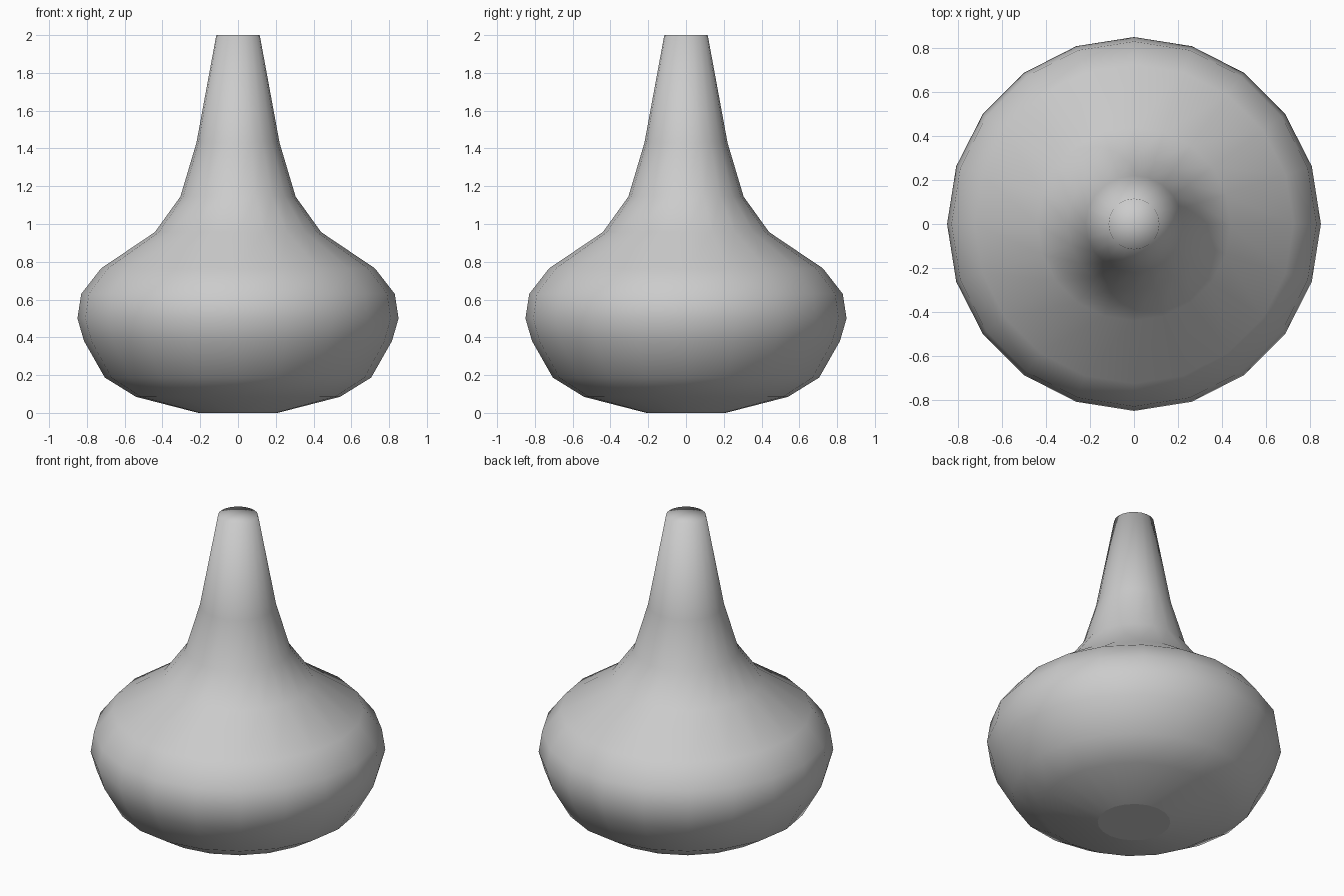
import bpy, bmesh, math

if "Cube" in bpy.data.objects:
    bpy.data.objects.remove(bpy.data.objects["Cube"])

SIDES = 20
# Vase outline from base to mouth: (radius, height)
PROFILE = [(0.21, 0), (0.54, 0.085), (0.705, 0.187), (0.815, 0.38), (0.85, 0.5),
           (0.83, 0.63), (0.725, 0.765), (0.44, 0.957), (0.305, 1.145),
           (0.22, 1.43), (0.115, 2.0)]

bm = bmesh.new()

# Rings of the lathed body
rings = [[bm.verts.new((r * math.cos(math.tau * i / SIDES),
                        r * math.sin(math.tau * i / SIDES), z))
          for i in range(SIDES)] for r, z in PROFILE]

# Side walls
for low, high in zip(rings, rings[1:]):
    for i in range(SIDES):
        j = (i + 1) % SIDES
        bm.faces.new((low[i], low[j], high[j], high[i])).smooth = True

# Soft-shaded cap closing the neck
centre = bm.verts.new((0, 0, PROFILE[-1][1]))
top = rings[-1]
for i in range(SIDES):
    bm.faces.new((top[i], top[(i + 1) % SIDES], centre)).smooth = True

# Flat base
base = bm.faces.new(rings[0][::-1])
for edge in base.edges:
    edge.smooth = False

mesh = bpy.data.meshes.new("vase")
bm.to_mesh(mesh)
bm.free()
vase = bpy.data.objects.new("vase", mesh)
bpy.context.collection.objects.link(vase)
